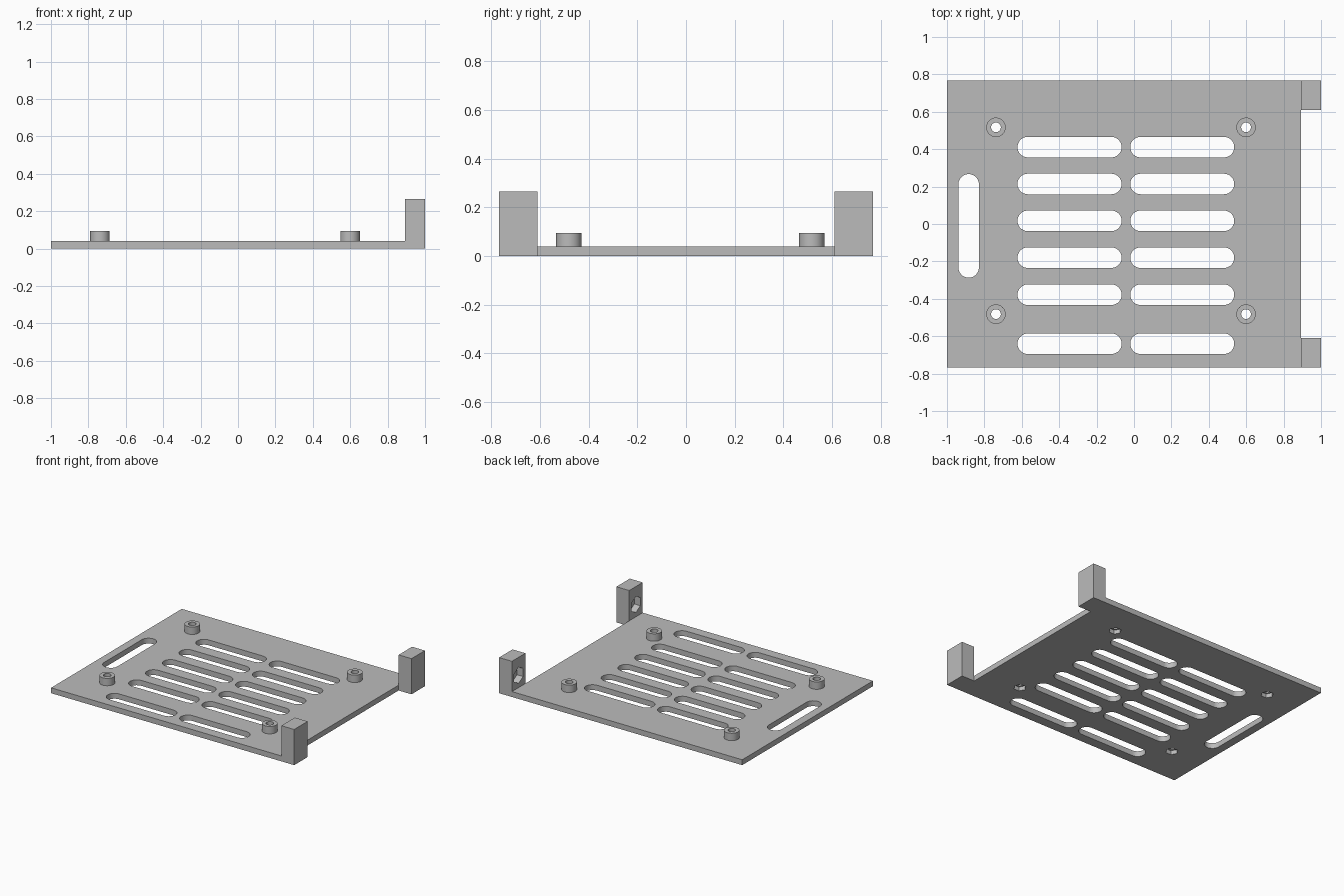
import bpy, bmesh
from math import sin, cos, pi
from mathutils import Matrix

if "Cube" in bpy.data.objects:
    bpy.data.objects.remove(bpy.data.objects["Cube"])

grey = bpy.data.materials.new("plain grey")
grey.use_nodes = True
grey.diffuse_color = (0.5, 0.5, 0.5, 1)
grey.node_tree.nodes["Principled BSDF"].inputs["Base Color"].default_value = (0.5, 0.5, 0.5, 1)

T = 0.04            # plate thickness
EDGE = 0.894        # plate edge where the ears begin
HALF = 0.768        # half depth of the plate
EAR_Y = 0.61        # inner side of the ears


def ring(x, y, r, sides, turn=0.0):
    return [(x + r * cos(turn + 2 * pi * i / sides), y + r * sin(turn + 2 * pi * i / sides))
            for i in range(sides)]


def rect(x0, x1, y0, y1):
    return [(x0, y0), (x1, y0), (x1, y1), (x0, y1)]


def slot(x0, x1, y, r=0.055, n=14):
    right = [(x1 - r + r * cos(a), y + r * sin(a)) for a in (-pi / 2 + pi * i / n for i in range(n + 1))]
    left = [(x0 + r - r * cos(a), y - r * sin(a)) for a in (-pi / 2 + pi * i / n for i in range(n + 1))]
    return right + left


def prisms(name, outlines, low, high, matrix=Matrix()):
    """Extrude closed outlines from low to high into one object."""
    bm = bmesh.new()
    for outline in outlines:
        face = bm.faces.new([bm.verts.new((x, y, low)) for x, y in outline])
        new = bmesh.ops.extrude_face_region(bm, geom=[face])["geom"]
        verts = [v for v in new if isinstance(v, bmesh.types.BMVert)]
        bmesh.ops.translate(bm, verts=verts, vec=(0, 0, high - low))
    bm.transform(matrix)
    bmesh.ops.recalc_face_normals(bm, faces=bm.faces)
    mesh = bpy.data.meshes.new(name)
    bm.to_mesh(mesh)
    bm.free()
    mesh.materials.append(grey)
    obj = bpy.data.objects.new(name, mesh)
    bpy.context.collection.objects.link(obj)
    return obj


def cut(obj, *cutters):
    """Subtract the cutters, bake the result and drop the cutters."""
    for c in cutters:
        c.hide_render = True
        mod = obj.modifiers.new("cut", 'BOOLEAN')
        mod.operation, mod.solver, mod.object = 'DIFFERENCE', 'EXACT', c
    bpy.context.view_layer.update()
    deps = bpy.context.evaluated_depsgraph_get()
    mesh = bpy.data.meshes.new_from_object(obj.evaluated_get(deps))
    obj.modifiers.clear()
    obj.data = mesh
    for c in cutters:
        bpy.data.objects.remove(c)


parts = []
post_spots = [(x, y) for x in (-0.738, 0.599) for y in (-0.482, 0.517)]

# Base plate with vent slots, cable slot, screw holes and nut pockets
plate = prisms("base_plate", [rect(-1, EDGE, -HALF, HALF)], 0, T)
vents = [slot(x0, x1, y) for x0, x1 in ((-0.623, -0.066), (-0.02, 0.536))
         for y in (0.411, 0.214, 0.017, -0.18, -0.378, -0.64)]
cable = [(-0.884 - y, x) for x, y in slot(-0.287, 0.267, 0)]
holes = [ring(x, y, 0.026, 24) for x, y in post_spots]
pockets = [ring(x, y, 0.043, 6) for x, y in post_spots]
cut(plate,
    prisms("slot_cutter", vents + [cable] + holes, -0.1, 0.2),
    prisms("pocket_cutter", pockets, -0.1, 0.03))
parts.append(plate)

# Standoff posts
for i, (x, y) in enumerate(post_spots):
    post = prisms(f"standoff_{i + 1}", [ring(x, y, 0.052, 32)], T, 0.095)
    cut(post, prisms("bore_cutter", [ring(x, y, 0.026, 24)], -0.1, 0.2))
    parts.append(post)

# Mounting ears with a cross hole and a hexagonal nut pocket on the inner side
along_x = Matrix(((0, 0, 1, 0), (1, 0, 0, 0), (0, 1, 0, 0), (0, 0, 0, 1)))
for side, label in ((-1, "front"), (1, "back")):
    y0, y1 = sorted((side * EAR_Y, side * HALF))
    ear = prisms(f"{label}_ear", [rect(EDGE, 1, y0, y1)], 0, 0.265)
    cy = side * 0.689
    cut(ear,
        prisms("hole_cutter", [ring(cy, 0.132, 0.031, 24)], 0.8, 1.1, along_x),
        prisms("nut_cutter", [ring(cy, 0.132, 0.06, 6, pi / 2)], 0.8, EDGE + 0.05, along_x))
    parts.append(ear)

# Smooth the round walls and keep the edges sharp
bpy.ops.object.select_all(action='DESELECT')
for p in parts:
    p.select_set(True)
bpy.context.view_layer.objects.active = plate
bpy.ops.object.shade_smooth_by_angle()
